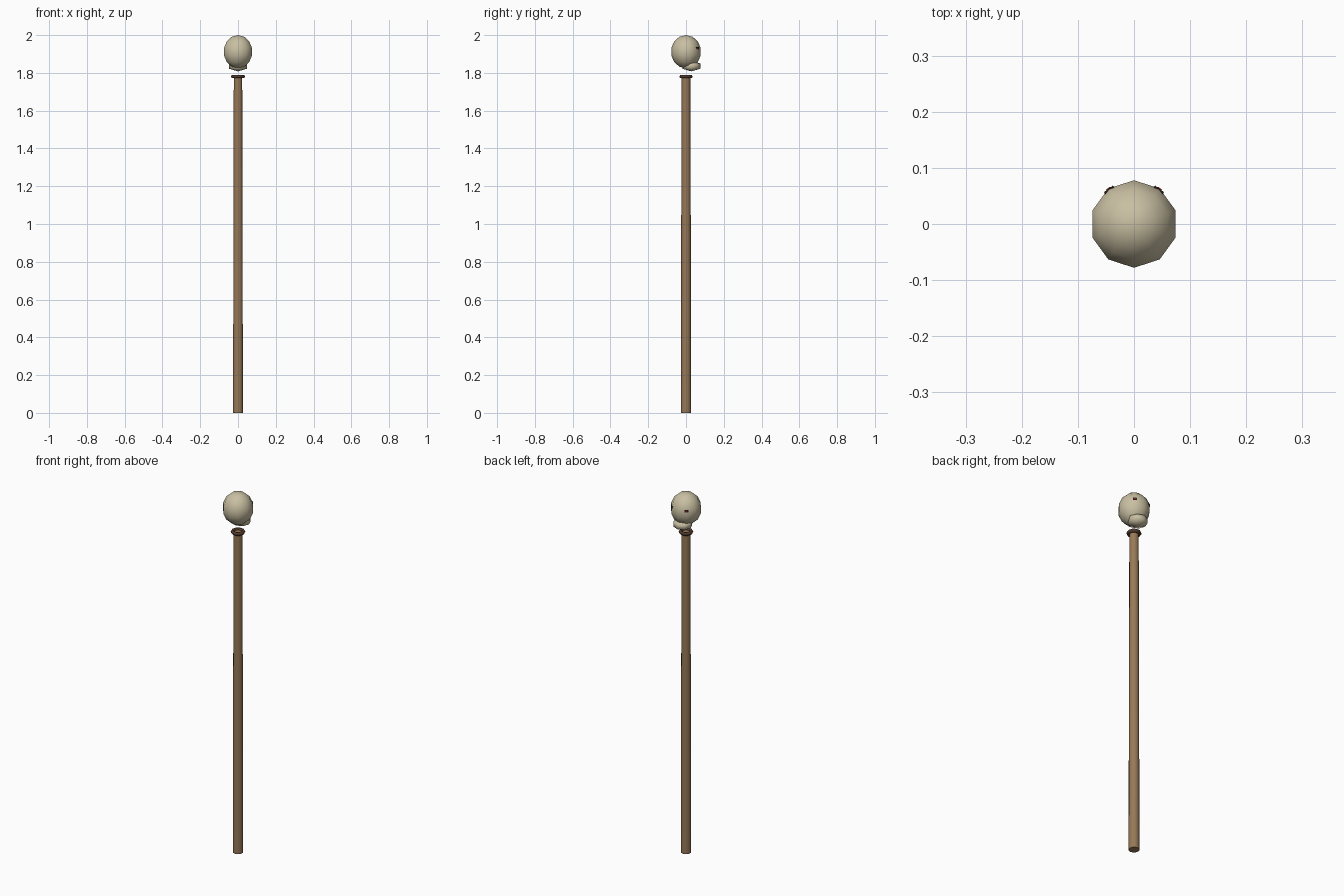
import bpy
import math

if "Cube" in bpy.data.objects:
    bpy.data.objects.remove(bpy.data.objects["Cube"])


def material(name, rgb):
    m = bpy.data.materials.new(name)
    m.diffuse_color = (*rgb, 1)
    m.use_nodes = True
    m.node_tree.nodes["Principled BSDF"].inputs["Base Color"].default_value = m.diffuse_color
    return m


wood = material("wood", (0.31, 0.19, 0.095))
binding = material("dark_binding", (0.075, 0.04, 0.025))
bone = material("bone", (0.58, 0.52, 0.36))
black = material("socket_black", (0.02, 0.015, 0.012))
red = material("ember_red", (0.5, 0.02, 0.02))


def finish(name, mat, scale=(1, 1, 1), smooth=80):
    ob = bpy.context.object
    ob.name = name
    ob.scale = scale
    ob.data.materials.append(mat)
    bpy.ops.object.transform_apply(location=False, rotation=False, scale=True)
    if smooth:
        bpy.ops.object.shade_smooth_by_angle(angle=math.radians(smooth))
    return ob


# tapered wooden pole
bpy.ops.mesh.primitive_cone_add(vertices=10, radius1=0.0275, radius2=0.0235,
                                depth=1.78, location=(0, 0, 0.89))
finish("pole", wood, smooth=50)

# ring around the pole top
bpy.ops.mesh.primitive_torus_add(major_segments=10, minor_segments=6, major_radius=0.028,
                                 minor_radius=0.0095, location=(0, 0, 1.78))
finish("ring", binding)

# floating skull
bpy.ops.mesh.primitive_uv_sphere_add(segments=10, ring_count=7, radius=1,
                                     location=(0, 0, 1.912))
finish("skull", bone, (0.08, 0.08, 0.088))

# jaw, pushed toward the face side (+y)
bpy.ops.mesh.primitive_uv_sphere_add(segments=8, ring_count=3, radius=1,
                                     location=(0, 0.028, 1.836))
finish("jaw", bone, (0.055, 0.055, 0.028))

# eyes on the two diagonal face panels: dark plate with a red pupil
for side, label in ((1, "right"), (-1, "left")):
    a = math.radians(90 - side * 36)
    for part, r, mat, size in (("socket", 0.073, black, (0.009, 0.02, 0.012)),
                               ("pupil", 0.076, red, (0.006, 0.009, 0.006))):
        bpy.ops.mesh.primitive_cube_add(size=1, rotation=(0, 0, a),
                                        location=(r * math.cos(a), r * math.sin(a), 1.93))
        finish(f"{label}_eye_{part}", mat, size, 0)
